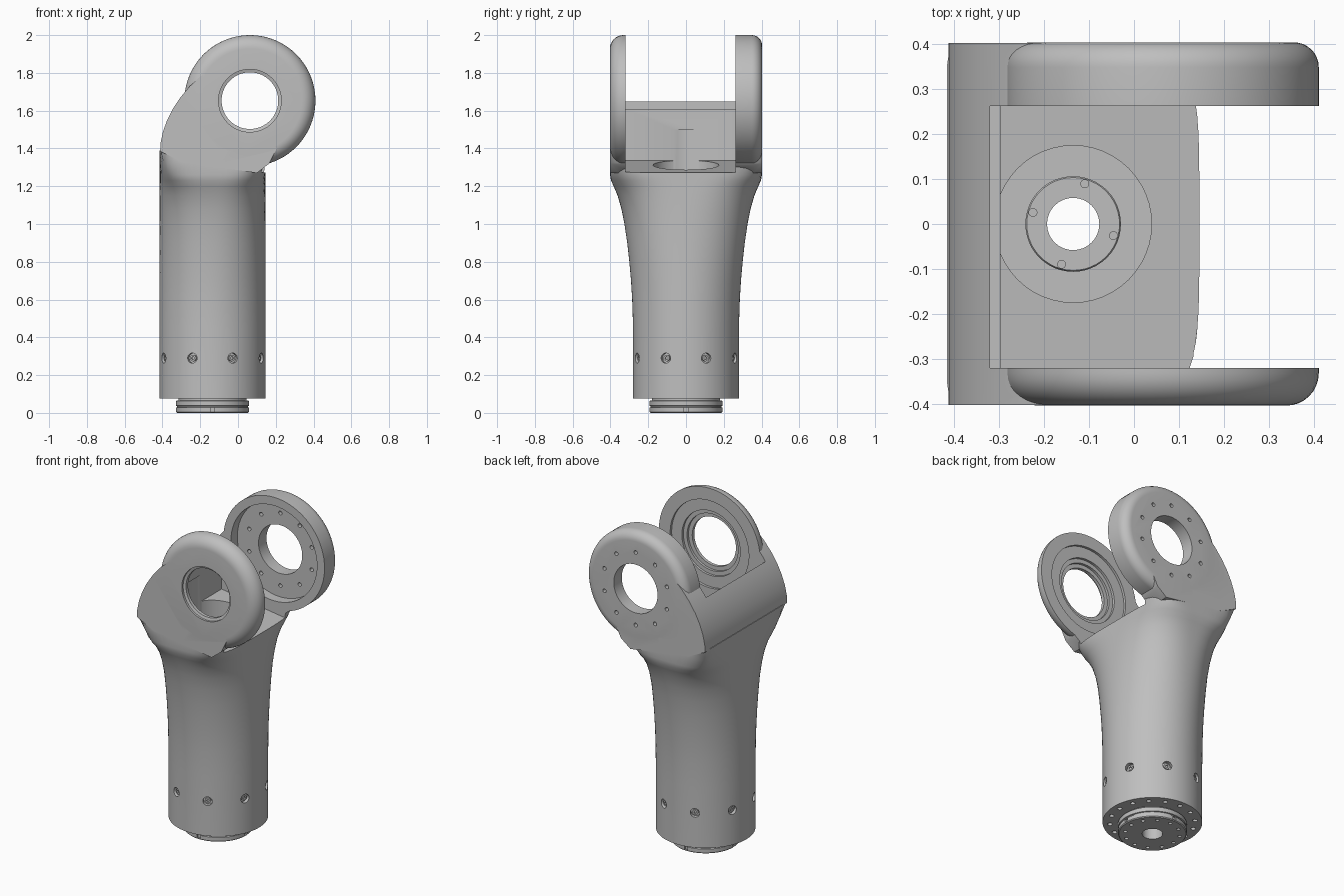
import bpy, bmesh
from math import cos, sin, pi, radians
from mathutils import Vector

cube = bpy.data.objects.get("Cube")
if cube:
    bpy.data.objects.remove(cube, do_unlink=True)

grey = bpy.data.materials.new("satin grey")
grey.use_nodes = True
TONE = (0.52, 0.52, 0.52, 1)
grey.diffuse_color = TONE
grey.node_tree.nodes["Principled BSDF"].inputs["Base Color"].default_value = TONE

CX = -0.135                # column axis
EX, EZ = 0.063, 1.653      # pivot axis
Y_OUT = 0.402              # outer faces of the fork
UP, SIDE = Vector((0, 0, 1)), Vector((0, 1, 0))


def make(name, bm):
    bmesh.ops.recalc_face_normals(bm, faces=bm.faces)
    mesh = bpy.data.meshes.new(name)
    bm.to_mesh(mesh)
    bm.free()
    mesh.materials.append(grey)
    obj = bpy.data.objects.new(name, mesh)
    bpy.context.collection.objects.link(obj)
    return obj


def skin(bm, rings):
    """Join equal rings of points into a closed capped solid."""
    rows = [[bm.verts.new(p) for p in ring] for ring in rings]
    n = len(rows[0])
    for a, b in zip(rows, rows[1:]):
        for i in range(n):
            j = (i + 1) % n
            bm.faces.new((a[i], a[j], b[j], b[i]))
    bm.faces.new(rows[0][::-1])
    bm.faces.new(rows[-1])


def turned(bm, origin, axis, profile, seg=32):
    """Solid of revolution: profile is (radius, distance along axis)."""
    axis = Vector(axis).normalized()
    u = axis.orthogonal().normalized()
    v = axis.cross(u)
    skin(bm, [[Vector(origin) + axis * d + (u * cos(t) + v * sin(t)) * r
               for t in (2 * pi * i / seg for i in range(seg))] for r, d in profile])


def prism(name, pts, y0, y1):
    bm = bmesh.new()
    skin(bm, [[(x, y, z) for x, z in pts] for y in (y0, y1)])
    return make(name, bm)


def solid(name, *parts):
    bm = bmesh.new()
    for p in parts:
        turned(bm, *p)
    return make(name, bm)


def combine(target, tool, operation):
    mod = target.modifiers.new("combine", "BOOLEAN")
    mod.object, mod.operation, mod.solver = tool, operation, "EXACT"
    bpy.context.view_layer.objects.active = target
    bpy.ops.object.modifier_apply(modifier=mod.name)
    bpy.data.objects.remove(tool, do_unlink=True)


def smooth(obj):
    bpy.ops.object.select_all(action="DESELECT")
    obj.select_set(True)
    bpy.context.view_layer.objects.active = obj
    bpy.ops.object.shade_smooth_by_angle(angle=radians(28))


def around(count, radius, start=0.0):
    for k in range(count):
        t = start + 2 * pi * k / count
        yield Vector((cos(t), sin(t), 0)) * radius


# Column: round at the base, flaring to a square shoulder
def section(z, half_y, n, seg=96):
    ring = []
    for i in range(seg):
        c, s = cos(2 * pi * i / seg), sin(2 * pi * i / seg)
        r = (abs(c) ** n + abs(s) ** n) ** (-1 / n)
        ring.append((CX + 0.28 * r * c, half_y * r * s, z))
    return ring


bm = bmesh.new()
skin(bm, [section(*row) for row in (
    (0.075, 0.28, 2), (0.45, 0.28, 2), (0.6, 0.285, 2), (0.7, 0.291, 2.02),
    (0.8, 0.3, 2.06), (0.9, 0.311, 2.12), (1.0, 0.326, 2.2), (1.08, 0.342, 2.35),
    (1.15, 0.362, 2.6), (1.2, 0.383, 3), (1.23, 0.397, 3.6), (1.26, Y_OUT, 4.5),
    (1.32, Y_OUT, 8), (1.39, Y_OUT, 30))])
body = make("forearm_body", bm)

# Curved fork shoulder
combine(body, prism("shoulder", [
    (-0.3, 1.33), (-0.412, 1.385), (-0.41, 1.43), (-0.397, 1.49), (-0.375, 1.55), (-0.345, 1.61),
    (-0.305, 1.67), (-0.255, 1.73), (-0.2, 1.78), (0.06, 1.9), (0.25, 1.6),
    (0.2, 1.39), (0.165, 1.32), (0.1, 1.27)], -Y_OUT, Y_OUT), "UNION")

# Rounded fork ears
def ear(side, inner, fillet):
    outer = Y_OUT + 0.001
    prof = [(0.347, inner)]
    for i in range(9):
        t = pi / 2 * i / 8
        prof.append((0.347 - fillet * (1 - cos(t)), outer - fillet * (1 - sin(t))))
    return solid("ear", ((EX, 0, EZ), SIDE * side, prof, 80))


combine(body, ear(-1, 0.3, 0.072), "UNION")
combine(body, ear(1, 0.24, 0.055), "UNION")

# Slot between the ears, with a gently sloped floor
combine(body, prism("slot", [
    (-0.296, 1.335), (0.145, 1.272), (0.6, 1.21), (0.6, 2.1),
    (-0.32, 2.1), (-0.32, 1.61), (-0.296, 1.61)], -0.32, 0.262), "DIFFERENCE")

# Pivot bore, chamfer and inner recesses
pivot = (EX, 0, EZ)
combine(body, solid("bore", (pivot, SIDE, [(0.15, -1), (0.15, 1)], 64)), "DIFFERENCE")
combine(body, solid("bore_lip", (pivot, -SIDE, [(0.15, 0.385), (0.166, 0.39), (0.166, 0.5)], 64)),
        "DIFFERENCE")
combine(body, solid("front_recess", (pivot, -SIDE,
        [(0.27, 0.3), (0.27, 0.335), (0.2, 0.335), (0.2, 0.35),
         (0.175, 0.35), (0.175, 0.365)], 64)), "DIFFERENCE")
combine(body, solid("back_recess", (pivot, SIDE, [(0.295, 0.2), (0.295, 0.325)], 64)), "DIFFERENCE")

# Bolt circle in the back ear
combine(body, solid("ear_bolts", *[
    (Vector((EX + p.x, 0.25, EZ + p.y)), SIDE, [(0.012, 0), (0.012, 0.3)], 12)
    for p in around(10, 0.225, pi / 10)]), "DIFFERENCE")

# Cable pocket, through hole and base sockets
base = Vector((CX, 0, 0))
combine(body, solid("pocket", (base, UP, [(0.174, 0.6), (0.174, 1.5)], 48)), "DIFFERENCE")
combine(body, solid("through_hole", (base, UP, [(0.058, -1), (0.058, 1)], 32)), "DIFFERENCE")
combine(body, solid("base_sockets", *[
    (base + p, UP, [(0.014, 0), (0.014, 0.11)], 12) for p in around(16, 0.24)]), "DIFFERENCE")

# Ring of side screws
combine(body, solid("screw_seats", *[
    (base + p + UP * 0.29, p, [(0.027, 0), (0.027, 0.1)], 20)
    for p in around(8, 0.258, pi / 8)]), "DIFFERENCE")
smooth(body)
smooth(solid("side_screws", *[
    (base + p + UP * 0.29, p, [(0.017, 0), (0.017, 0.014), (0.008, 0.014), (0.008, 0.006)], 16)
    for p in around(8, 0.256, pi / 8)]))

# Hub inside the pocket
hub = solid("pocket_hub", (base, UP, [(0.106, 0.59), (0.106, 0.625), (0.103, 0.63)], 48))
combine(hub, solid("hub_hole", (base, UP, [(0.058, 0), (0.058, 1)], 32)), "DIFFERENCE")
combine(hub, solid("hub_bolts", *[
    (base + p, UP, [(0.009, 0.61), (0.009, 0.7)], 12)
    for p in around(4, 0.093, radians(74))]), "DIFFERENCE")
smooth(hub)

# Mounting flange under the column
flange = solid("mounting_flange", (base, UP, [
    (0.188, 0), (0.193, 0.005), (0.193, 0.028), (0.187, 0.03), (0.187, 0.036),
    (0.193, 0.038), (0.193, 0.064), (0.18, 0.066), (0.18, 0.09)], 64))
combine(flange, solid("flange_hole", (base, UP, [(0.058, -1), (0.058, 1)], 32)), "DIFFERENCE")
combine(flange, solid("flange_sockets", *[
    (base + p, UP, [(0.011, -0.1), (0.011, 0.02)], 12) for p in around(12, 0.155)]), "DIFFERENCE")
combine(flange, solid("flange_notches", *[
    (base + p + UP * 0.017, p, [(0.016, 0), (0.016, 0.05)], 4)
    for p in around(4, 0.182)]), "DIFFERENCE")
smooth(flange)
